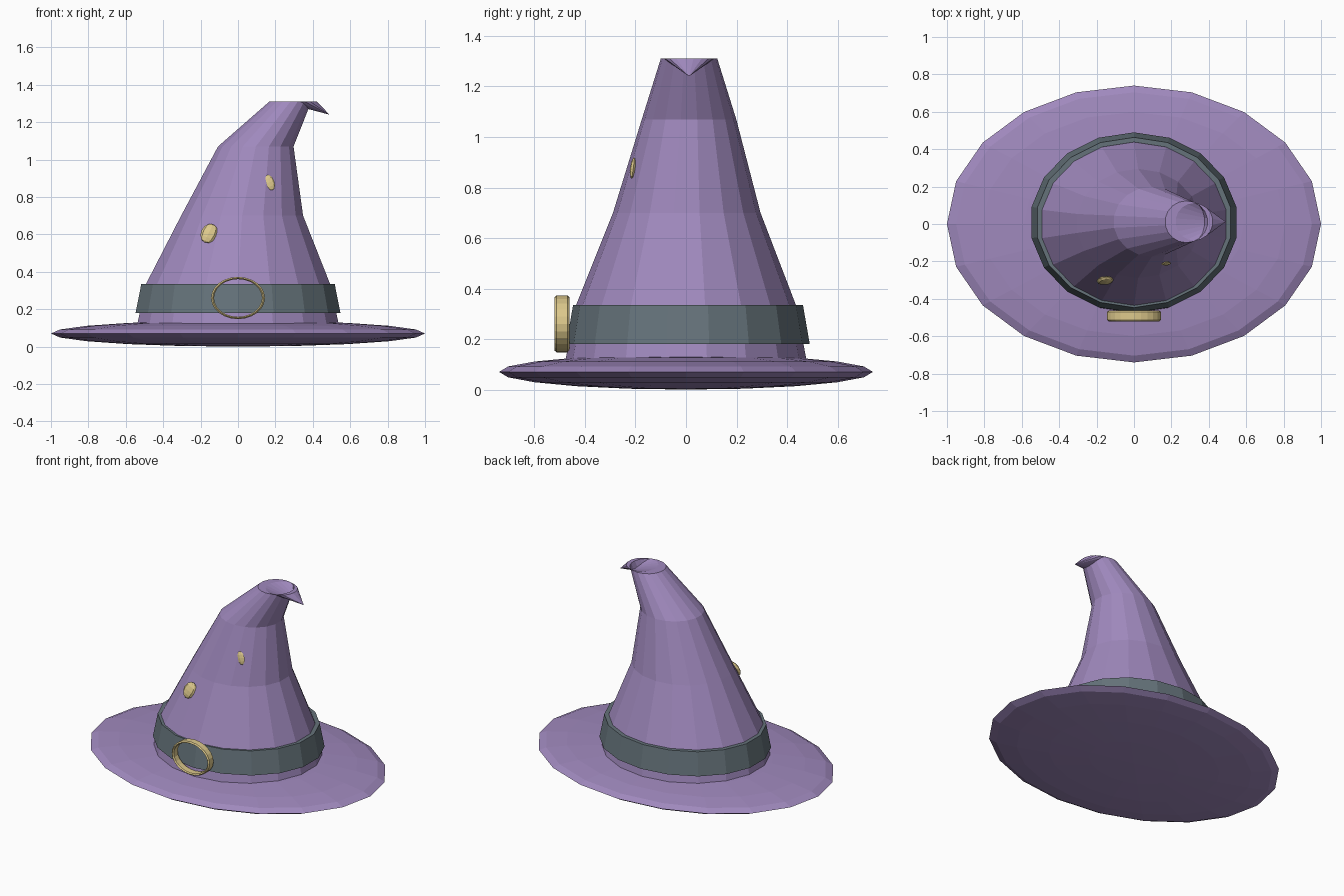
import bpy, bmesh, math
from math import cos, sin, pi

if "Cube" in bpy.data.objects:
    bpy.data.objects.remove(bpy.data.objects["Cube"])


def material(name, rgb):
    m = bpy.data.materials.new(name)
    m.diffuse_color = (*rgb, 1)
    m.use_nodes = True
    m.node_tree.nodes["Principled BSDF"].inputs["Base Color"].default_value = m.diffuse_color
    return m


PURPLE = material("purple_felt", (0.35, 0.25, 0.51))
SLATE = material("slate_ribbon", (0.13, 0.17, 0.195))
GOLD = material("pale_gold", (0.72, 0.58, 0.26))


def finish(name, bm, mat):
    bmesh.ops.recalc_face_normals(bm, faces=bm.faces)
    me = bpy.data.meshes.new(name)
    bm.to_mesh(me)
    bm.free()
    me.materials.append(mat)
    ob = bpy.data.objects.new(name, me)
    bpy.context.collection.objects.link(ob)
    return ob


def loft(name, rings, sides, mat, start=0.0, tip=None, closed=False):
    """Join elliptical rings (cx, cy, z, rx, ry), optionally ending in a point."""
    bm = bmesh.new()
    loops = []
    for cx, cy, z, rx, ry in rings:
        angles = [start + 2 * pi * i / sides for i in range(sides)]
        loops.append([bm.verts.new((cx + rx * cos(a), cy + ry * sin(a), z)) for a in angles])
    pairs = list(zip(loops, loops[1:]))
    if closed:
        pairs.append((loops[-1], loops[0]))
    for lo, hi in pairs:
        for i in range(sides):
            j = (i + 1) % sides
            bm.faces.new((lo[i], lo[j], hi[j], hi[i]))
    if tip:
        t = bm.verts.new(tip)
        for i in range(sides):
            bm.faces.new((loops[-1][i], loops[-1][(i + 1) % sides], t))
    return finish(name, bm, mat)


def ellipsoid(name, loc, size, rot, segments, rings, mat):
    bm = bmesh.new()
    bmesh.ops.create_uvsphere(bm, u_segments=segments, v_segments=rings, radius=1)
    ob = finish(name, bm, mat)
    ob.location, ob.scale, ob.rotation_euler = loc, size, rot
    return ob


# Wide lens-shaped brim
ellipsoid("brim", (0, 0, 0.07), (1, 0.74, 0.07), (0, 0, 0), 20, 10, PURPLE)

# Leaning crown with a folded, drooping tip
crown_rings = [
    (0, 0.0, 0.09, 0.553, 0.482),
    (0, 0.0, 0.33, 0.502, 0.437),
    (0.022, 0.003, 0.70, 0.331, 0.292),
    (0.095, 0.012, 1.07, 0.205, 0.187),
    (0.28, 0.012, 1.31, 0.114, 0.112),
    (0.322, 0.012, 1.31, 0.1, 0.1),
]
loft("crown", crown_rings, 18, PURPLE, pi / 18, tip=(0.49, 0.012, 1.24))

# Tapered ribbon round the crown
band_rings = [
    (0, 0.008, 0.18, 0.556, 0.482),
    (0, 0.008, 0.335, 0.525, 0.455),
    (0, 0.008, 0.335, 0.495, 0.43),
    (0, 0.008, 0.18, 0.52, 0.45),
]
loft("hat_band", band_rings, 18, SLATE, pi / 18, closed=True)

# Thin oval buckle, with chamfered edges, facing the front
section = [(0.94, -0.029), (1.0, -0.021), (1.0, 0.021), (0.94, 0.029), (0.89, 0.021), (0.89, -0.021)]
buckle = loft("buckle", [(0, 0, z, 0.144 * s, 0.113 * s) for s, z in section], 24, GOLD, closed=True)
buckle.rotation_euler = (pi / 2, 0, 0)
buckle.location = (0, -0.491, 0.26)

# Two small studs lying on the front of the crown
ellipsoid("large_stud", (-0.155, -0.302, 0.605), (0.044, 0.018, 0.056), (-0.35, 0.4, -0.15), 8, 6, GOLD)
ellipsoid("small_stud", (0.168, -0.21, 0.877), (0.027, 0.011, 0.044), (-0.15, -0.35, 0.1), 8, 6, GOLD)
